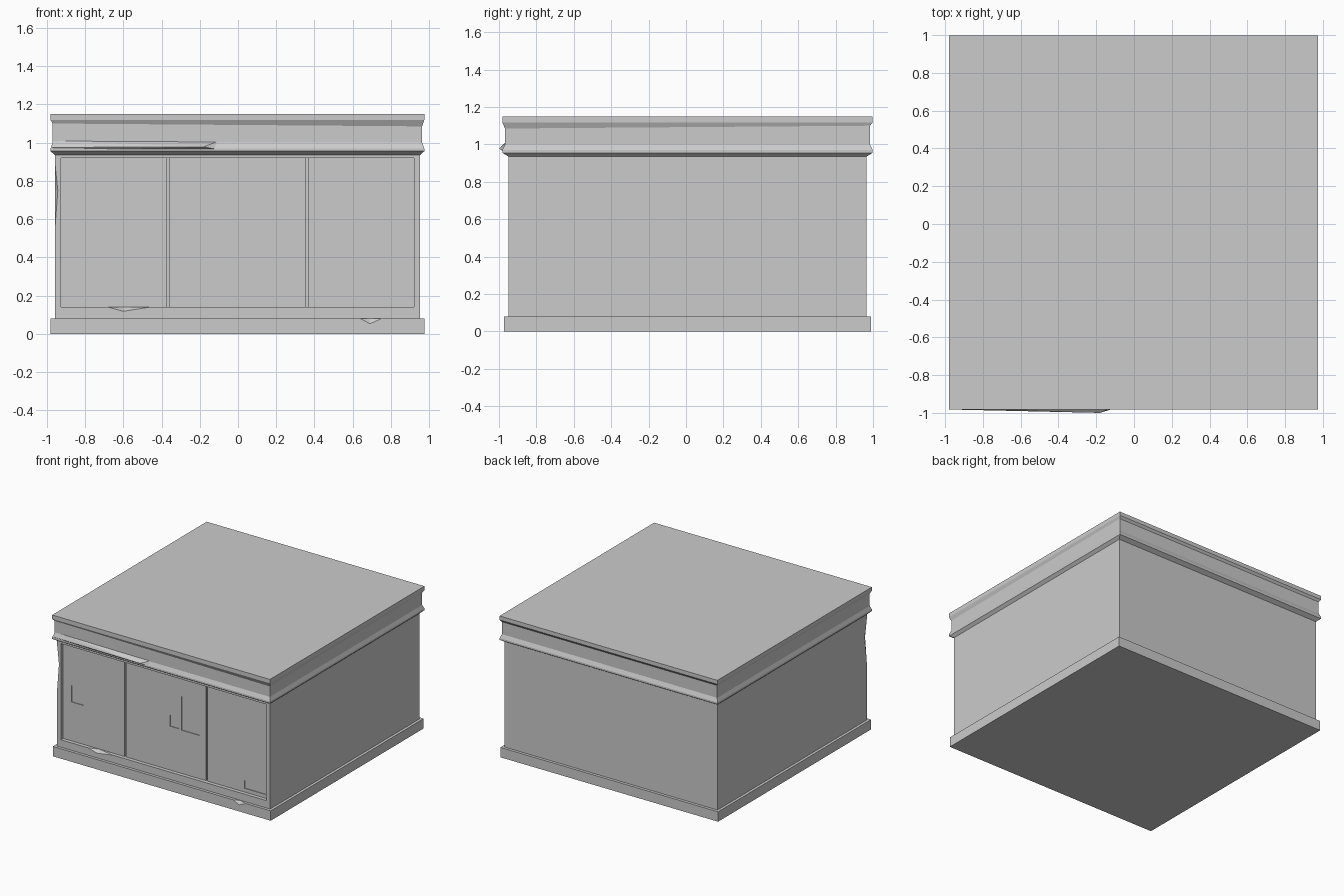
import bpy
import bmesh

cube = bpy.data.objects.get("Cube")
if cube:
    bpy.data.objects.remove(cube, do_unlink=True)

stone = bpy.data.materials.new("light grey")
stone.use_nodes = True
GREY = (0.6, 0.6, 0.6, 1)
stone.diffuse_color = GREY
stone.node_tree.nodes["Principled BSDF"].inputs["Base Color"].default_value = GREY

CX, CY = -0.003, 0.008          # plan centre of the building
FRONT = CY - 0.957              # wall front
PANEL = FRONT + 0.03            # recessed panel face


def finish(name, bm):
    bmesh.ops.recalc_face_normals(bm, faces=bm.faces[:])
    mesh = bpy.data.meshes.new(name)
    bm.to_mesh(mesh)
    bm.free()
    mesh.materials.append(stone)
    ob = bpy.data.objects.new(name, mesh)
    bpy.context.collection.objects.link(ob)
    return ob


def loft(name, profile):
    """Stack rectangular rings given as (half width, half depth, height)."""
    bm = bmesh.new()
    rings = []
    for hx, hy, z in profile:
        rings.append([bm.verts.new((CX + sx * hx, CY + sy * hy, z))
                      for sx, sy in ((-1, -1), (1, -1), (1, 1), (-1, 1))])
    for low, high in zip(rings, rings[1:]):
        for i in range(4):
            j = (i + 1) % 4
            bm.faces.new((low[i], low[j], high[j], high[i]))
    bm.faces.new(rings[0][::-1])
    bm.faces.new(rings[-1])
    return finish(name, bm)


def hull(name, points):
    bm = bmesh.new()
    for p in points:
        bm.verts.new(p)
    bmesh.ops.convex_hull(bm, input=bm.verts[:])
    return finish(name, bm)


def block(x0, x1, y0, y1, z0, z1):
    return hull("cutter", [(x, y, z) for x in (x0, x1)
                           for y in (y0, y1) for z in (z0, z1)])


def edge_chip(x0, x1, tip, y, z, drop, depth):
    """Wedge that knocks a piece off a horizontal front edge."""
    return hull("cutter", [(x0, y, z), (x1, y, z), (tip, y, z - drop),
                           (tip, y + depth, z), (tip, y - 0.05, z + 0.05)])


def cut(target, cutter):
    mod = target.modifiers.new("cut", "BOOLEAN")
    mod.operation = "DIFFERENCE"
    mod.solver = "EXACT"
    mod.object = cutter
    cutter.hide_render = True
    bpy.context.view_layer.objects.active = target
    bpy.ops.object.modifier_apply(modifier=mod.name)
    bpy.data.objects.remove(cutter, do_unlink=True)


# Plinth with a chipped top edge
plinth = loft("plinth", [(0.977, 0.98, 0), (0.977, 0.98, 0.08)])
cut(plinth, edge_chip(0.64, 0.75, 0.69, CY - 0.98, 0.08, 0.027, 0.02))

# Walls with a shallow shopfront recess
walls = loft("walls", [(0.955, 0.957, 0.08), (0.955, 0.957, 0.94)])
cut(walls, block(-0.925, 0.92, FRONT - 0.1, PANEL, 0.14, 0.92))

# Grooves between the three panels
for x in (-0.367, 0.362):
    cut(walls, block(x - 0.007, x + 0.007, PANEL - 0.01, PANEL + 0.015, 0.14, 0.92))

# Small inset plates on the panels
for x0, x1, z0, z1 in ((-0.85, -0.745, 0.455, 0.59), (0.035, 0.115, 0.495, 0.585),
                       (0.135, 0.3, 0.49, 0.765), (0.7, 0.89, 0.17, 0.235)):
    cut(walls, block(x0, x1, PANEL - 0.01, PANEL + 0.006, z0, z1))

# Chipped sill and worn front corner
cut(walls, edge_chip(-0.68, -0.46, -0.6, FRONT, 0.14, 0.022, 0.028))
corner = CX - 0.955
cut(walls, hull("cutter", [(corner, FRONT, 0.54), (corner, FRONT, 0.9),
                           (corner + 0.016, FRONT, 0.75), (corner, FRONT + 0.03, 0.75),
                           (corner - 0.05, FRONT - 0.05, 0.73)]))

# Ledge, frieze and flat roof slab
cornice = loft("cornice", [(0.955, 0.957, 0.935), (0.977, 0.99, 0.955),
                           (0.977, 0.99, 0.97), (0.966, 0.976, 1.0),
                           (0.966, 0.976, 1.1), (0.977, 0.99, 1.118),
                           (0.977, 0.99, 1.15)])
for v in cornice.data.vertices:          # sagging front corner of the slab
    if abs(v.co.z - 1.1) < 0.01 and v.co.x > 0 and v.co.y < 0:
        v.co.z = 1.085

# Swollen length of ledge
hull("loose_ledge", [(-0.97, -0.982, 0.975), (-0.18, -1, 0.978), (-0.11, -0.978, 0.965),
                     (-0.11, -0.966, 1.005), (-0.97, -0.966, 1.01),
                     (-0.97, -0.97, 0.96), (-0.18, -0.97, 0.958)])
